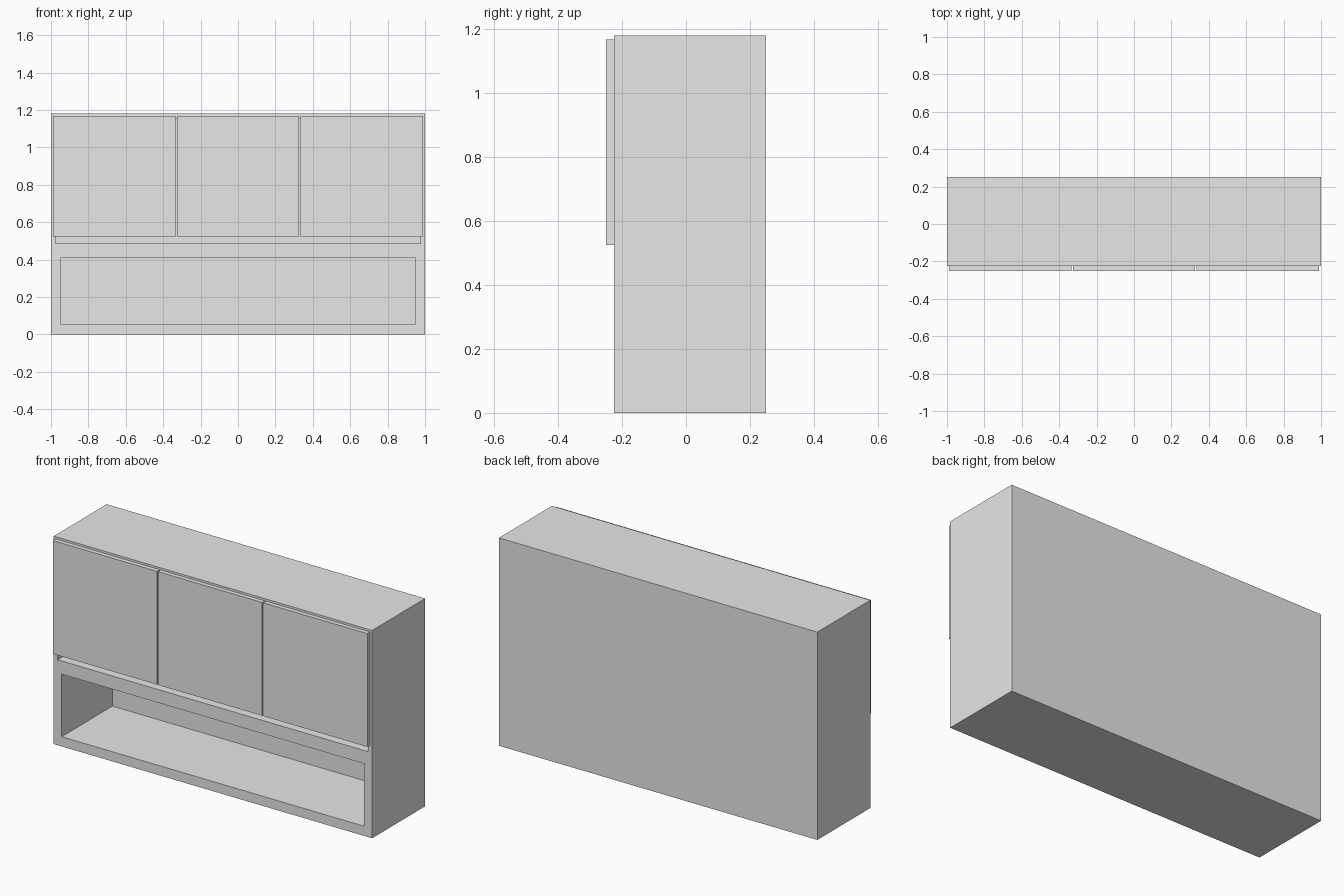
import bpy
import bmesh
from mathutils import Vector

cube = bpy.data.objects.get("Cube")
if cube:
    bpy.data.objects.remove(cube, do_unlink=True)

# One grey for the whole cabinet
grey = bpy.data.materials.new("light_grey")
grey.use_nodes = True
colour = (0.8, 0.8, 0.8, 1)
grey.diffuse_color = colour
grey.node_tree.nodes["Principled BSDF"].inputs["Base Color"].default_value = colour


def box(name, low, high):
    """Flat-shaded box between two opposite corners."""
    low, high = Vector(low), Vector(high)
    bm = bmesh.new()
    bmesh.ops.create_cube(bm, size=1)
    for v in bm.verts:
        v.co = (low + high) / 2 + v.co * (high - low)
    mesh = bpy.data.meshes.new(name)
    bm.to_mesh(mesh)
    bm.free()
    mesh.materials.append(grey)
    obj = bpy.data.objects.new(name, mesh)
    bpy.context.collection.objects.link(obj)
    return obj


FRONT, BACK, INNER_BACK, TOP = -0.225, 0.25, 0.23, 1.18

# Cabinet body, hollowed by an open shelf and a cupboard
body = box("cabinet_body", (-1, FRONT, 0), (1, BACK, TOP))
openings = {
    "open_shelf": (0.95, 0.055, 0.41),
    "cupboard": (0.975, 0.485, 1.155),
}
for name, (half, bottom, top) in openings.items():
    cutter = box(name + "_cutter", (-half, FRONT - 0.1, bottom), (half, INNER_BACK, top))
    cutter.hide_render = True
    cutter.hide_set(True)
    cut = body.modifiers.new(name, "BOOLEAN")
    cut.operation = "DIFFERENCE"
    cut.solver = "EXACT"
    cut.object = cutter

# Three doors on the front, with narrow gaps between them
half_width, gap = 0.988, 0.006
width = (2 * half_width - 2 * gap) / 3
for i, side in enumerate(("right", "middle", "left")):
    x = -half_width + i * (width + gap)
    box(side + "_door", (x, -BACK, 0.525), (x + width, FRONT, 1.168))
